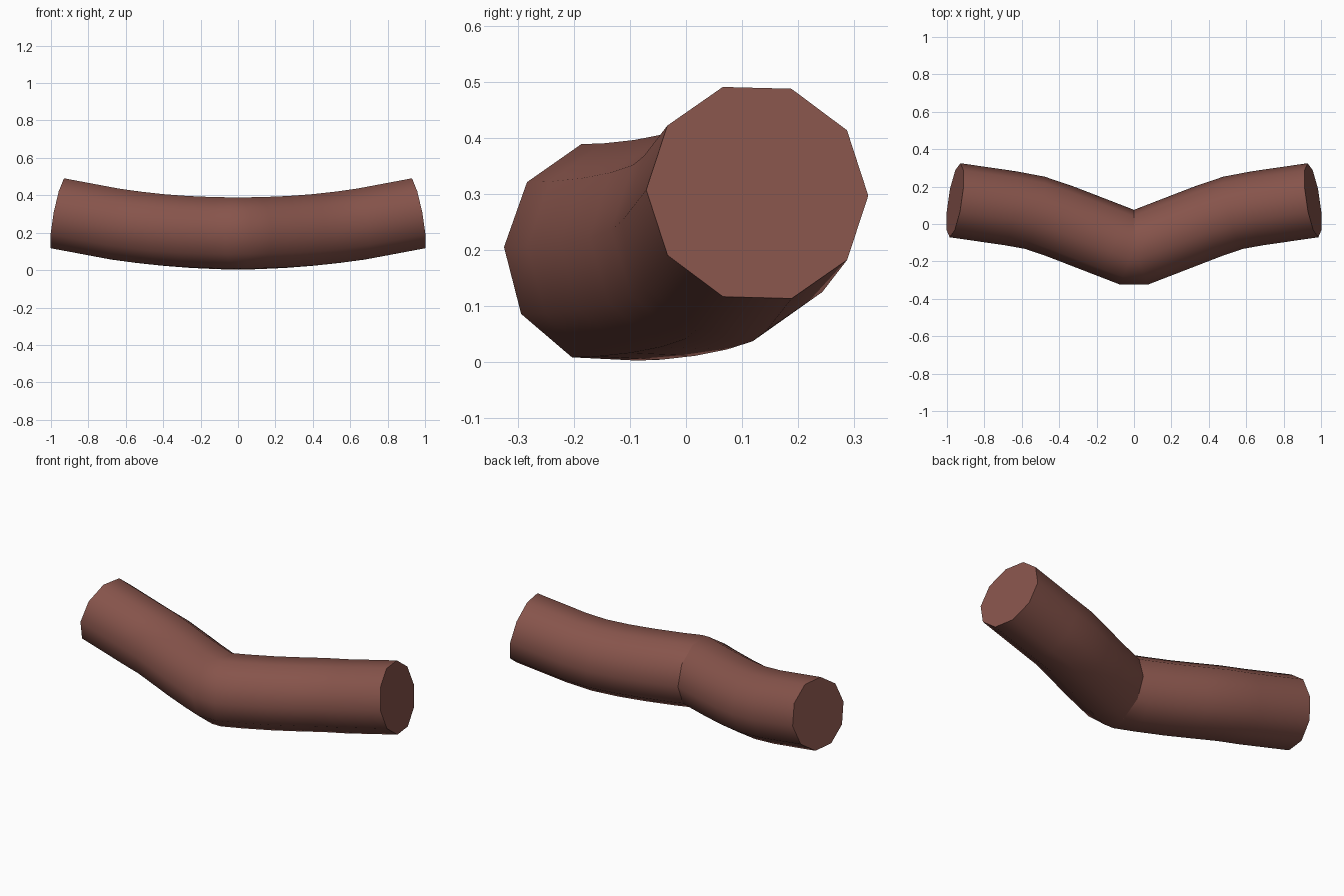
import bpy, bmesh, math
from mathutils import Vector

if "Cube" in bpy.data.objects:
    bpy.data.objects.remove(bpy.data.objects["Cube"])

SIDES, RADIUS = 10, 0.2

# Right half of the centre line: x, y, slope of y, slope of z, roll in degrees
half = [
    (0.004, -0.137, 0.37, 0.00, -2.7),
    (0.11, -0.096, 0.38, 0.03, -2.6),
    (0.26, -0.038, 0.38, 0.06, -2.4),
    (0.40, 0.016, 0.36, 0.09, -2.2),
    (0.53, 0.060, 0.27, 0.12, -2.0),
    (0.66, 0.084, 0.16, 0.15, -1.8),
    (0.957, 0.127, 0.15, 0.19, -1.5),
]


def ring(x, y, sy, sz, roll, side):
    """Decagon across the path; side = 1 or -1 mirrors it in x."""
    centre = Vector((x, y, 0.196 + 0.116 * x * x))
    t = Vector((1, sy, sz)).normalized()
    s = Vector((-t.y, t.x, 0)).normalized()
    u = t.cross(s)
    pts = []
    for i in range(SIDES):
        a = 2 * math.pi * i / SIDES + math.radians(roll)
        p = centre + RADIUS * (math.cos(a) * s + math.sin(a) * u)
        pts.append((p.x * side, p.y, p.z))
    return pts


# Bent tube: mirrored left half followed by right half
bm = bmesh.new()
loops = [ring(*h, -1) for h in reversed(half)] + [ring(*h, 1) for h in half]
loops = [[bm.verts.new(p) for p in loop] for loop in loops]
for a, b in zip(loops, loops[1:]):
    for i in range(SIDES):
        j = (i + 1) % SIDES
        bm.faces.new((a[i], b[i], b[j], a[j])[::-1])

# Flat end caps
bm.faces.new(loops[0][::-1])
bm.faces.new(loops[-1])

mesh = bpy.data.meshes.new("bent_tube")
bm.to_mesh(mesh)
bm.free()
tube = bpy.data.objects.new("bent_tube", mesh)
bpy.context.collection.objects.link(tube)

mat = bpy.data.materials.new("red_brown")
mat.diffuse_color = (0.24, 0.088, 0.07, 1)
mat.use_nodes = True
mat.node_tree.nodes["Principled BSDF"].inputs["Base Color"].default_value = mat.diffuse_color
mesh.materials.append(mat)

bpy.context.view_layer.objects.active = tube
tube.select_set(True)
bpy.ops.object.shade_smooth_by_angle(angle=math.radians(50))
